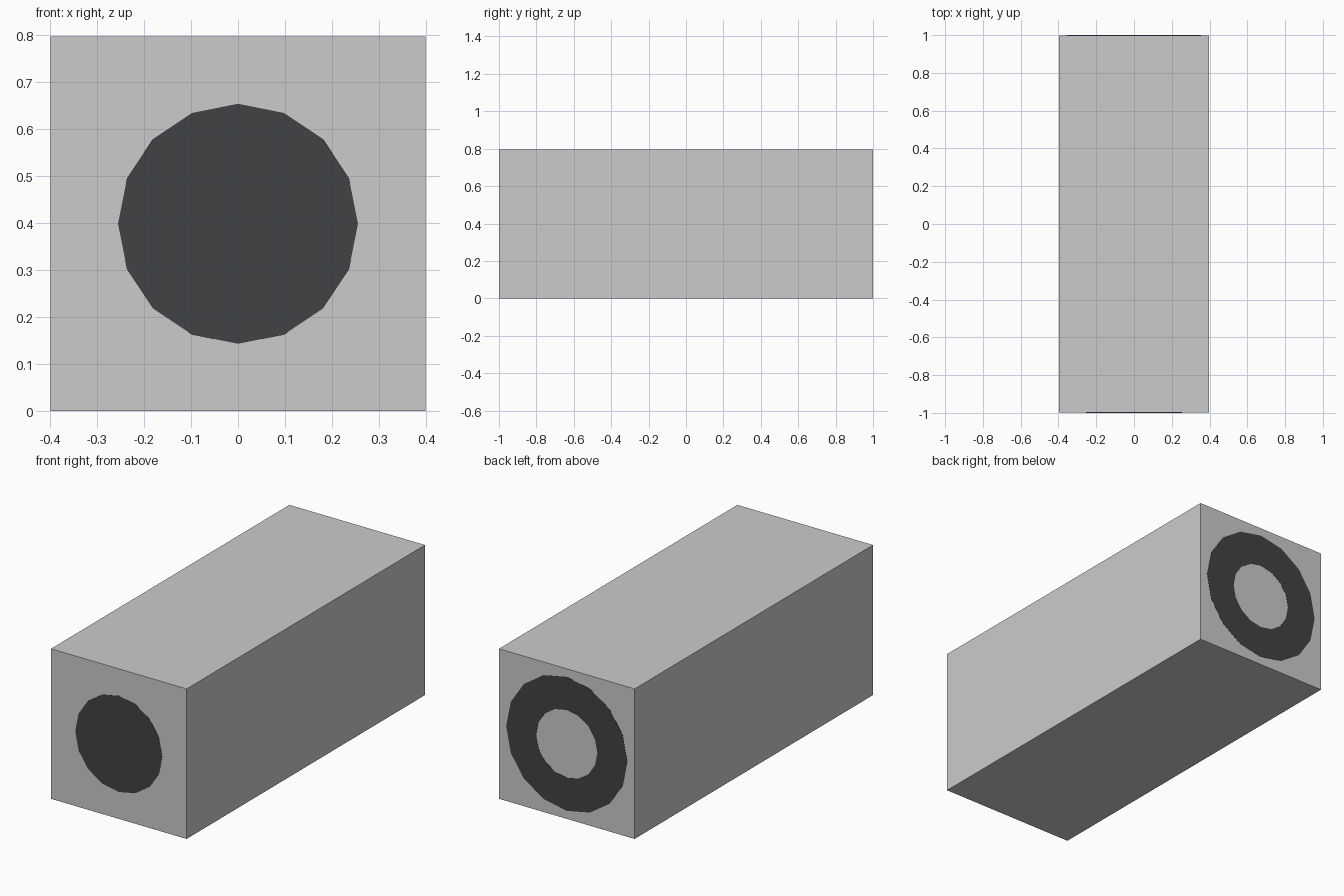
import bpy, bmesh, math

if "Cube" in bpy.data.objects:
    bpy.data.objects.remove(bpy.data.objects["Cube"])

H = 0.398      # half width of the casing
SIDES = 16


def add_object(name, bm, material=None):
    bmesh.ops.recalc_face_normals(bm, faces=bm.faces)
    mesh = bpy.data.meshes.new(name)
    bm.to_mesh(mesh)
    bm.free()
    obj = bpy.data.objects.new(name, mesh)
    bpy.context.collection.objects.link(obj)
    if material:
        mesh.materials.append(material)
    return obj


def lathe(name, profile, material):
    """Revolve (radius, y) points about the casing's long axis."""
    bm = bmesh.new()
    rings = []
    for r, y in profile:
        rings.append([bm.verts.new((r * math.cos(a), y, H + r * math.sin(a)))
                      for a in (2 * math.pi * i / SIDES for i in range(SIDES))])
    for a, b in zip(rings, rings[1:]):
        for i in range(SIDES):
            j = (i + 1) % SIDES
            bm.faces.new((a[i], a[j], b[j], b[i]))
    bm.faces.new(rings[0])
    bm.faces.new(rings[-1])
    return add_object(name, bm, material)


dark = bpy.data.materials.new("dark_grey")
dark.diffuse_color = (0.05, 0.054, 0.058, 1)
dark.use_nodes = True
dark.node_tree.nodes["Principled BSDF"].inputs["Base Color"].default_value = dark.diffuse_color

# Square casing
bm = bmesh.new()
bmesh.ops.create_cube(bm, size=1)
for v in bm.verts:
    v.co = (v.co.x * 2 * H, v.co.y * 1.998, v.co.z * 2 * H + H)
add_object("casing", bm)

# Dark core: flat disc flush with the front, flat ring flush with the back
lathe("core", [(0.255, -1.0), (0.355, 1.0), (0.18, 1.0), (0.18, 0.95)], dark)
